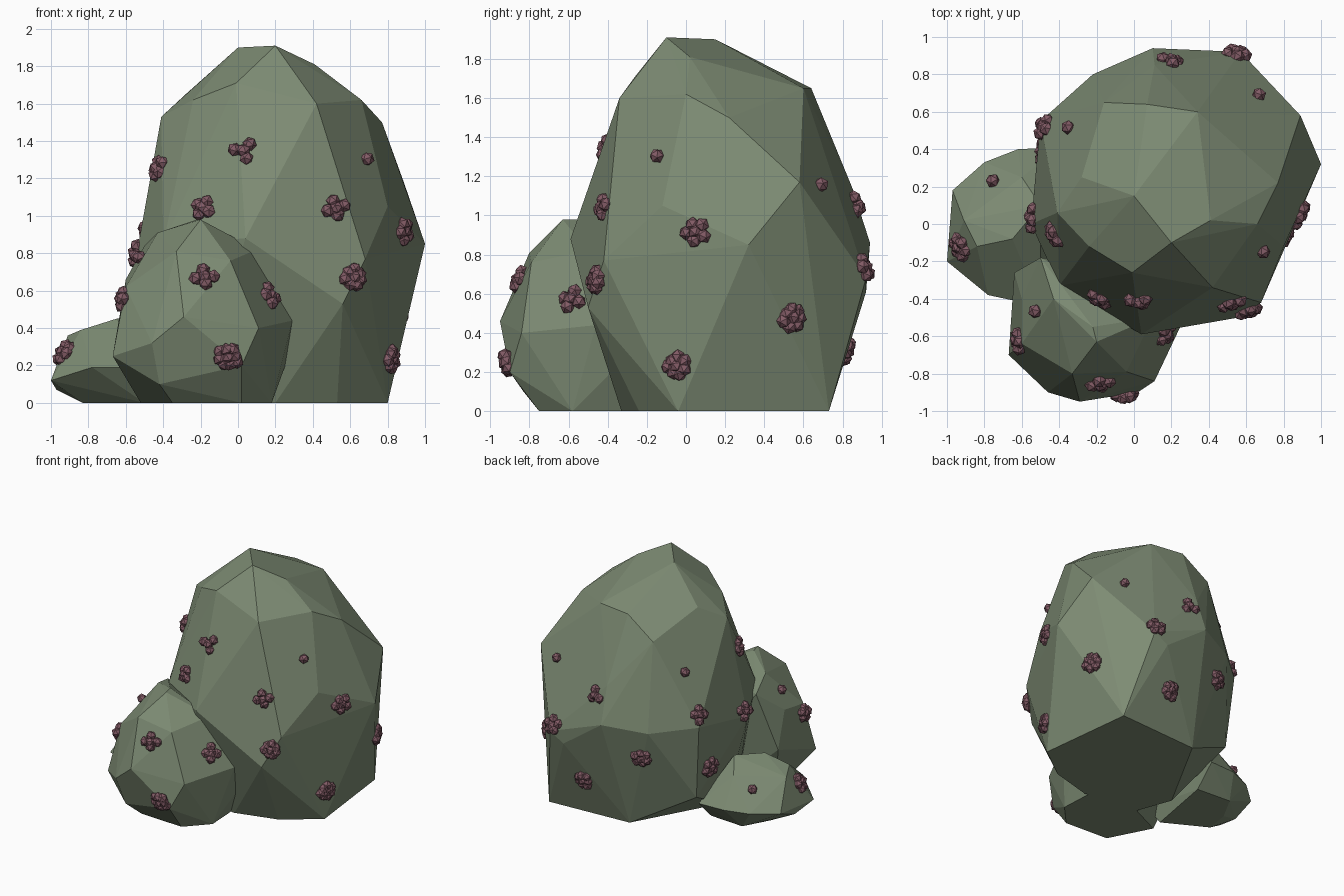
import bpy
import bmesh
import math
import random
from mathutils import Vector
from mathutils.bvhtree import BVHTree

random.seed(4)

cube = bpy.data.objects.get("Cube")
if cube:
    bpy.data.objects.remove(cube, do_unlink=True)


def make_material(name, colour):
    material = bpy.data.materials.new(name)
    material.use_nodes = True
    material.diffuse_color = (*colour, 1)
    shader = material.node_tree.nodes["Principled BSDF"]
    shader.inputs["Base Color"].default_value = (*colour, 1)
    shader.inputs["Roughness"].default_value = 0.9
    return material


def make_object(name, bm, material):
    mesh = bpy.data.meshes.new(name)
    bm.to_mesh(mesh)
    mesh.materials.append(material)
    obj = bpy.data.objects.new(name, mesh)
    bpy.context.collection.objects.link(obj)
    return obj


def make_boulder(name, corners, material):
    """Wrap a faceted convex skin round the corners and return its surface tree."""
    bm = bmesh.new()
    for corner in corners:
        bm.verts.new(corner)
    hull = bmesh.ops.convex_hull(bm, input=bm.verts)
    loose = {v for v in hull["geom_interior"] + hull["geom_unused"]
             if isinstance(v, bmesh.types.BMVert)}
    bmesh.ops.delete(bm, geom=list(loose), context="VERTS")
    # Merge nearly flat neighbours into broad facets
    bmesh.ops.dissolve_limit(bm, angle_limit=math.radians(4),
                             verts=bm.verts, edges=bm.edges)
    bmesh.ops.recalc_face_normals(bm, faces=bm.faces)
    make_object(name, bm, material)
    tree = BVHTree.FromBMesh(bm)
    bm.free()
    return tree


def make_cluster(name, tree, near, count, material):
    """Pack small faceted berries on the rock surface closest to a point."""
    centre, normal, _, _ = tree.find_nearest(Vector(near))
    side = normal.orthogonal().normalized()
    up = normal.cross(side)
    turn = random.uniform(0, math.tau)
    radius = 0.039
    bm = bmesh.new()
    for i in range(count):
        # One berry in the middle, the rest in a ring around it
        angle = turn + math.tau * i / max(count - 1, 3)
        reach = 0 if i == 0 else radius * random.uniform(0.9, 1.35)
        spot = centre + reach * (math.cos(angle) * side + math.sin(angle) * up)
        spot += normal * (0.014 if i == 0 else random.uniform(0, 0.01))
        berry = bmesh.ops.create_icosphere(bm, subdivisions=1, radius=radius)
        spin = Vector((0, 0, 1)).rotation_difference(
            Vector([random.uniform(-1, 1) for _ in range(3)])).to_matrix()
        for vert in berry["verts"]:
            vert.co = spin @ vert.co + spot
    make_object(name, bm, material)
    bm.free()


stone = make_material("moss green stone", (0.205, 0.26, 0.173))
berry = make_material("dusky plum", (0.222, 0.103, 0.13))

# Tall main boulder: crown, shoulders, waist, then base
tall_boulder = make_boulder("tall_boulder", [
    (0.2, -0.1, 1.91), (0, 0.15, 1.9), (-0.01, -0.26, 1.71), (0.41, 0.02, 1.81),
    (0.42, -0.34, 1.6), (0.34, 0.6, 1.65), (0.07, 0.64, 1.65), (-0.16, 0.65, 1.49),
    (-0.28, 0.25, 1.65), (-0.41, 0.06, 1.53), (-0.24, -0.12, 1.62),
    (0.66, 0, 1.62), (0.77, 0.22, 1.5), (0.89, 0.58, 1.17), (0.8, -0.12, 1.05),
    (0.11, 0.85, 1.14), (0.57, 0.92, 0.68), (0.1, 0.94, 0.86), (-0.22, 0.8, 0.82),
    (0.45, 0.92, 0.61), (-0.5, 0.55, 0.85), (-0.45, 0.51, 0.26), (-0.55, 0, 0.75),
    (-0.4, -0.33, 0.85), (0.04, -0.59, 0.88), (0.32, -0.51, 0.75),
    (0.68, -0.42, 0.77), (0.56, -0.5, 0.53), (1, 0.32, 0.85),
    (0.8, -0.04, 0), (0.71, 0.73, 0), (0.02, 0.69, 0), (-0.36, 0, 0),
    (-0.25, -0.3, 0), (0.2, -0.33, 0), (0.53, -0.24, 0),
], stone)

# Middle boulder leaning on the front
front_boulder = make_boulder("front_boulder", [
    (-0.2, -0.63, 0.98), (-0.22, -0.55, 0.98), (-0.43, -0.4, 0.91),
    (-0.5, -0.18, 0.84), (0.1, -0.5, 0.82), (-0.33, -0.8, 0.81), (-0.04, -0.79, 0.76),
    (-0.6, -0.4, 0.66), (-0.6, -0.64, 0.62), (-0.29, -0.95, 0.46), (-0.46, -0.9, 0.32),
    (0.11, -0.84, 0.4), (0.29, -0.46, 0.44), (-0.67, -0.7, 0.25), (-0.64, -0.26, 0.4),
    (0.02, -0.9, 0.2), (0.26, -0.36, 0.22), (-0.42, -0.83, 0.1), (-0.35, -0.73, 0),
    (0.02, -0.75, 0), (0.18, -0.58, 0), (0.16, -0.22, 0), (-0.52, -0.4, 0),
    (-0.2, -0.25, 0),
], stone)

# Low boulder at the side
low_boulder = make_boulder("low_boulder", [
    (-0.65, -0.08, 0.45), (-0.5, 0.1, 0.46), (-0.6, 0.25, 0.38), (-0.91, 0.02, 0.36),
    (-0.84, -0.12, 0.39), (-0.97, 0.18, 0.14), (-0.8, 0.33, 0.15),
    (-0.62, 0.4, 0.16), (-0.4, 0.41, 0.16), (-1, -0.2, 0.12), (-0.78, -0.38, 0.19),
    (-0.5, -0.44, 0.19), (-0.97, 0, 0.07), (-0.83, -0.12, 0), (-0.8, 0.07, 0),
    (-0.69, 0.27, 0), (-0.4, 0.25, 0), (-0.5, -0.3, 0),
], stone)

# Berry clusters: rough position and number of berries
clusters = {
    "tall_boulder_berries": (tall_boulder, [
        (-0.41, -0.05, 1.25, 6), (0.03, -0.42, 1.35, 4), (-0.2, -0.42, 1.05, 5),
        (0.52, -0.42, 1.04, 5), (0.62, -0.46, 0.67, 8), (0.68, -0.14, 1.3, 1),
        (0.91, 0.04, 0.92, 6), (0.85, -0.06, 0.23, 8), (-0.5, 0.53, 0.95, 5),
        (0.87, 0.55, 0.48, 8), (0.68, 0.72, 1.17, 1), (0.2, 0.87, 1.05, 4),
        (0.55, 0.91, 0.73, 6), (0.34, 0.85, 0.3, 8), (-0.15, 0.78, 0.6, 7),
        (-0.36, 0.52, 1.25, 1), (-0.52, 0.03, 0.8, 5), (-0.49, 0.39, 0.47, 7),
    ]),
    "front_boulder_berries": (front_boulder, [
        (-0.18, -0.85, 0.67, 5), (-0.05, -0.9, 0.25, 9), (0.19, -0.6, 0.58, 5),
        (-0.6, -0.62, 0.55, 6), (-0.56, -0.47, 0.8, 1),
    ]),
    "low_boulder_berries": (low_boulder, [
        (-0.92, -0.12, 0.26, 7), (-0.77, 0.25, 0.32, 1),
    ]),
}
for name, (tree, spots) in clusters.items():
    for *near, count in spots:
        make_cluster(name, tree, near, count, berry)
